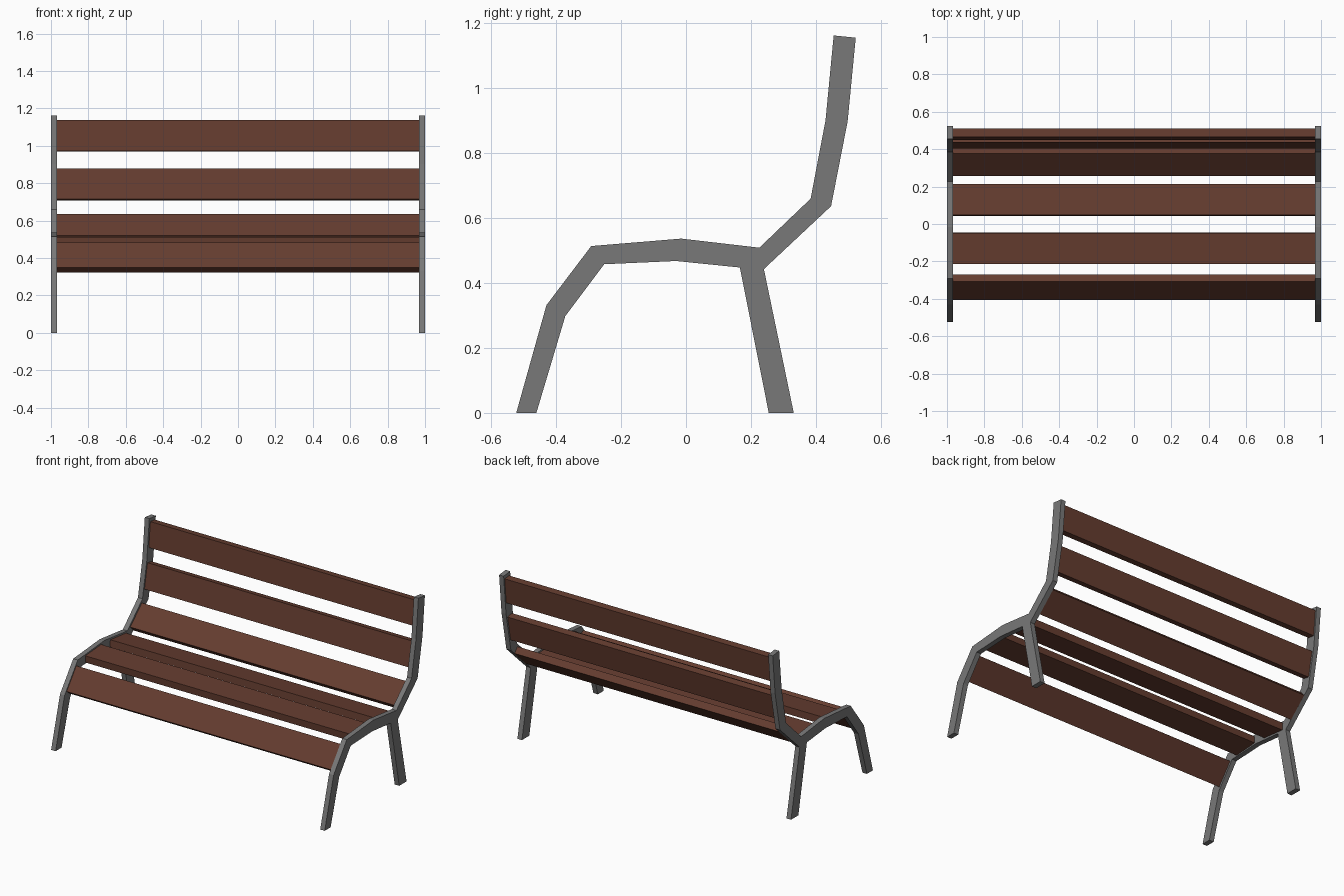
import bpy, bmesh, math
from mathutils import Matrix

if "Cube" in bpy.data.objects:
    bpy.data.objects.remove(bpy.data.objects["Cube"])


def make_material(name, color):
    mat = bpy.data.materials.new(name)
    mat.diffuse_color = (*color, 1)
    mat.use_nodes = True
    mat.node_tree.nodes["Principled BSDF"].inputs["Base Color"].default_value = mat.diffuse_color
    return mat


wood = make_material("brown_wood", (0.130, 0.046, 0.029))
metal = make_material("dark_grey_metal", (0.19, 0.19, 0.19))

INNER, OUTER = 0.967, 1.0      # frame plate inner / outer x
SLAT_W, SLAT_T = 0.166, 0.046  # plank width and thickness


def add_object(name, bm, mat):
    bmesh.ops.recalc_face_normals(bm, faces=bm.faces)
    mesh = bpy.data.meshes.new(name)
    bm.to_mesh(mesh)
    bm.free()
    mesh.materials.append(mat)
    obj = bpy.data.objects.new(name, mesh)
    bpy.context.collection.objects.link(obj)
    return obj


# Side frame outline (y, z): front leg, seat rail, rear leg, back post
outline = [
    (-0.523, 0), (-0.461, 0), (-0.372, 0.298), (-0.252, 0.458),
    (-0.031, 0.468), (0.166, 0.448), (0.255, 0), (0.332, 0),
    (0.240, 0.443), (0.447, 0.637), (0.498, 0.898), (0.523, 1.156),
    (0.455, 1.163), (0.430, 0.902), (0.384, 0.660), (0.226, 0.509),
    (-0.015, 0.537), (-0.292, 0.514), (-0.430, 0.332),
]


def side_frame(name, x0, x1):
    bm = bmesh.new()
    face = bm.faces.new([bm.verts.new((x0, y, z)) for y, z in outline])
    ext = bmesh.ops.extrude_face_region(bm, geom=[face], use_keep_orig=True)
    verts = [v for v in ext["geom"] if isinstance(v, bmesh.types.BMVert)]
    bmesh.ops.translate(bm, verts=verts, vec=(x1 - x0, 0, 0))
    # Triangulate the concave side plates cleanly
    bmesh.ops.triangulate(bm, faces=[f for f in bm.faces if len(f.verts) > 4])
    add_object(name, bm, metal)


side_frame("right_side_frame", INNER, OUTER)
side_frame("left_side_frame", -OUTER, -INNER)


# Planks: centre y, centre z, and direction (dy, dz) of the frame section
def slat(name, y, z, dy, dz):
    bm = bmesh.new()
    bmesh.ops.create_cube(bm, size=1, matrix=(
        Matrix.Translation((0, y, z))
        @ Matrix.Rotation(math.atan2(dz, dy), 4, 'X')
        @ Matrix.Diagonal((2 * INNER, SLAT_W, SLAT_T, 1))))
    add_object(name, bm, wood)


slat("front_edge_slat", -0.339, 0.402, 0.138, 0.182)
slat("seat_slat_front", -0.129, 0.495, 0.277, 0.020)
slat("seat_slat_rear", 0.128, 0.486, 0.241, -0.027)
slat("lower_back_slat", 0.333, 0.562, 0.158, 0.149)
slat("middle_back_slat", 0.443, 0.793, 0.047, 0.245)
slat("top_back_slat", 0.481, 1.054, 0.025, 0.260)
